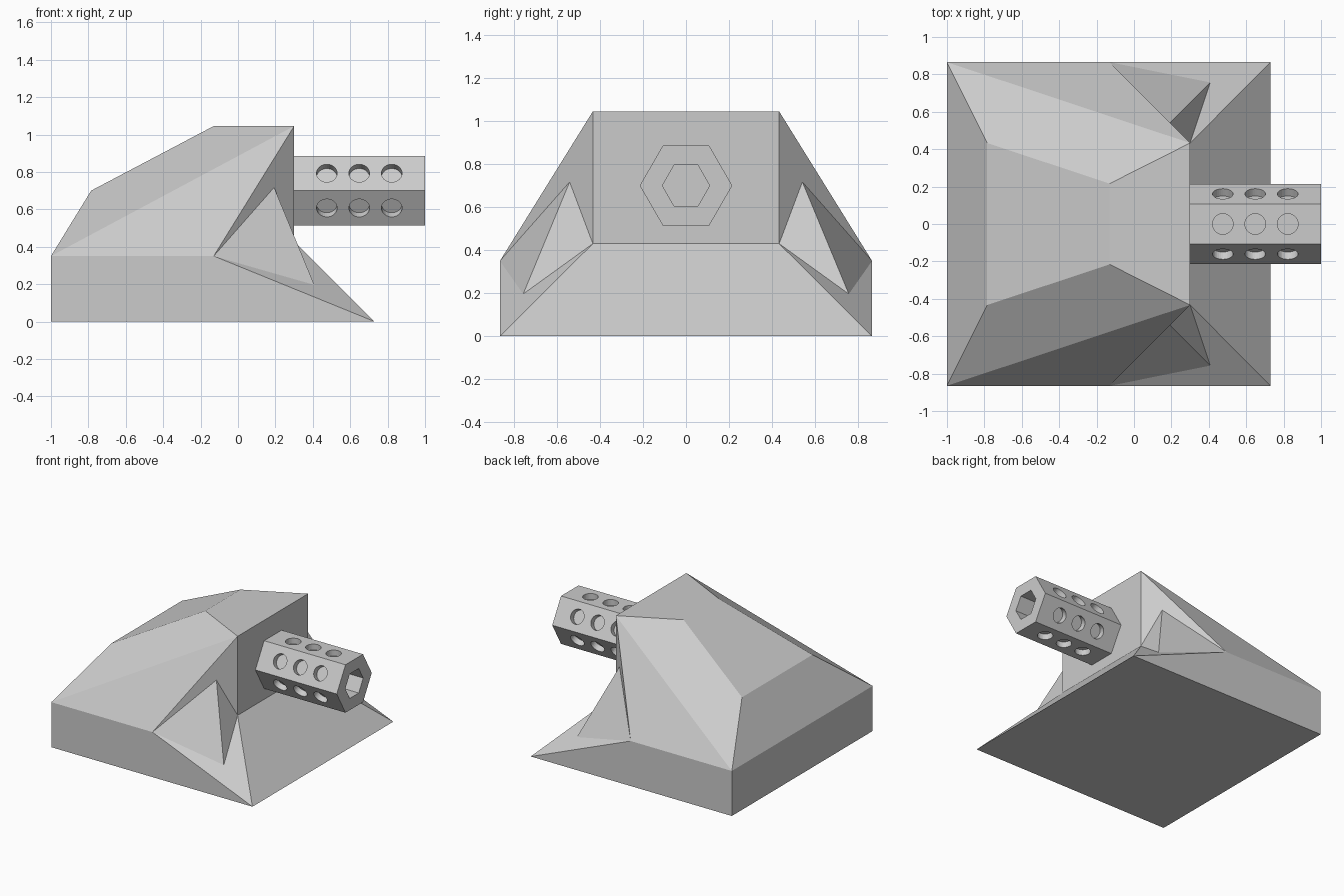
import bpy, bmesh, math
from mathutils import Matrix, Vector

if "Cube" in bpy.data.objects:
    bpy.data.objects.remove(bpy.data.objects["Cube"])


def make_object(name, bm):
    bmesh.ops.recalc_face_normals(bm, faces=bm.faces[:])
    mesh = bpy.data.meshes.new(name)
    bm.to_mesh(mesh)
    bm.free()
    obj = bpy.data.objects.new(name, mesh)
    bpy.context.collection.objects.link(obj)
    return obj


# Outline corners of one side (x, half width, z)
outline = {
    "base_back": (-1.0, 0.865, 0.0), "eave_back": (-1.0, 0.865, 0.35),
    "shoulder": (-0.785, 0.433, 0.70), "roof_back": (-0.13, 0.216, 1.045),
    "roof_front": (0.30, 0.433, 1.045), "wall_foot": (0.30, 0.433, 0.43),
    "base_front": (0.73, 0.865, 0.0),
}
eave_front = (-0.13, 0.865, 0.35)

# Body: strips across the width plus the faceted flanks
bm = bmesh.new()
sides = []
for s in (-1, 1):
    pts = dict(outline, eave_front=eave_front)
    sides.append({k: bm.verts.new((x, s * y, z)) for k, (x, y, z) in pts.items()})
near, far = sides
keys = list(outline)
for a, b in zip(keys, keys[1:] + keys[:1]):
    bm.faces.new((near[a], near[b], far[b], far[a]))
flank_faces = (
    ("base_back", "eave_back", "eave_front", "base_front"),
    ("eave_back", "shoulder", "roof_back", "roof_front"),
    ("eave_back", "roof_front", "eave_front"),
    ("eave_front", "roof_front", "wall_foot"),
    ("eave_front", "wall_foot", "base_front"),
)
for side in sides:
    for face in flank_faces:
        bm.faces.new([side[k] for k in face])
make_object("body", bm)

# Corner fins: a wedge on each flank
for name, s in (("fin_near", -1), ("fin_far", 1)):
    bm = bmesh.new()
    corners = (eave_front, outline["wall_foot"], (0.193, 0.541, 0.717), (0.408, 0.757, 0.196))
    v = [bm.verts.new((x, s * y, z)) for x, y, z in corners]
    for i in range(4):
        bm.faces.new(v[:i] + v[i + 1:])
    make_object(name, bm)

# Barrel: hexagonal tube along x
AXIS_Z, R_OUT, R_IN = 0.70, 0.215, 0.11
bm = bmesh.new()
rings = []
for x, r in ((0.30, R_OUT), (1.0, R_OUT), (1.0, R_IN), (0.30, R_IN)):
    rings.append([bm.verts.new((x, r * math.cos(i * math.pi / 3),
                                AXIS_Z + r * math.sin(i * math.pi / 3))) for i in range(6)])
for k in range(4):
    a, b = rings[k], rings[(k + 1) % 4]
    for i in range(6):
        j = (i + 1) % 6
        bm.faces.new((a[i], a[j], b[j], b[i]))
barrel = make_object("barrel", bm)

# Round recesses: three on each barrel face
DEPTH = 0.045
apothem = R_OUT * math.cos(math.pi / 6)
bm = bmesh.new()
for i in range(6):
    ang = math.radians(30 + 60 * i)
    normal = Vector((0, math.cos(ang), math.sin(ang)))
    turn = normal.to_track_quat('Z', 'Y').to_matrix().to_4x4()
    for x in (0.475, 0.648, 0.822):
        centre = Vector((x, 0, AXIS_Z)) + normal * apothem
        bmesh.ops.create_cone(bm, cap_ends=True, segments=32, radius1=0.055, radius2=0.055,
                              depth=2 * DEPTH, matrix=Matrix.Translation(centre) @ turn)
cutter = make_object("recess_cutter", bm)
cutter.hide_render = True
cutter.hide_viewport = True
mod = barrel.modifiers.new("recesses", 'BOOLEAN')
mod.operation = 'DIFFERENCE'
mod.solver = 'EXACT'
mod.object = cutter
